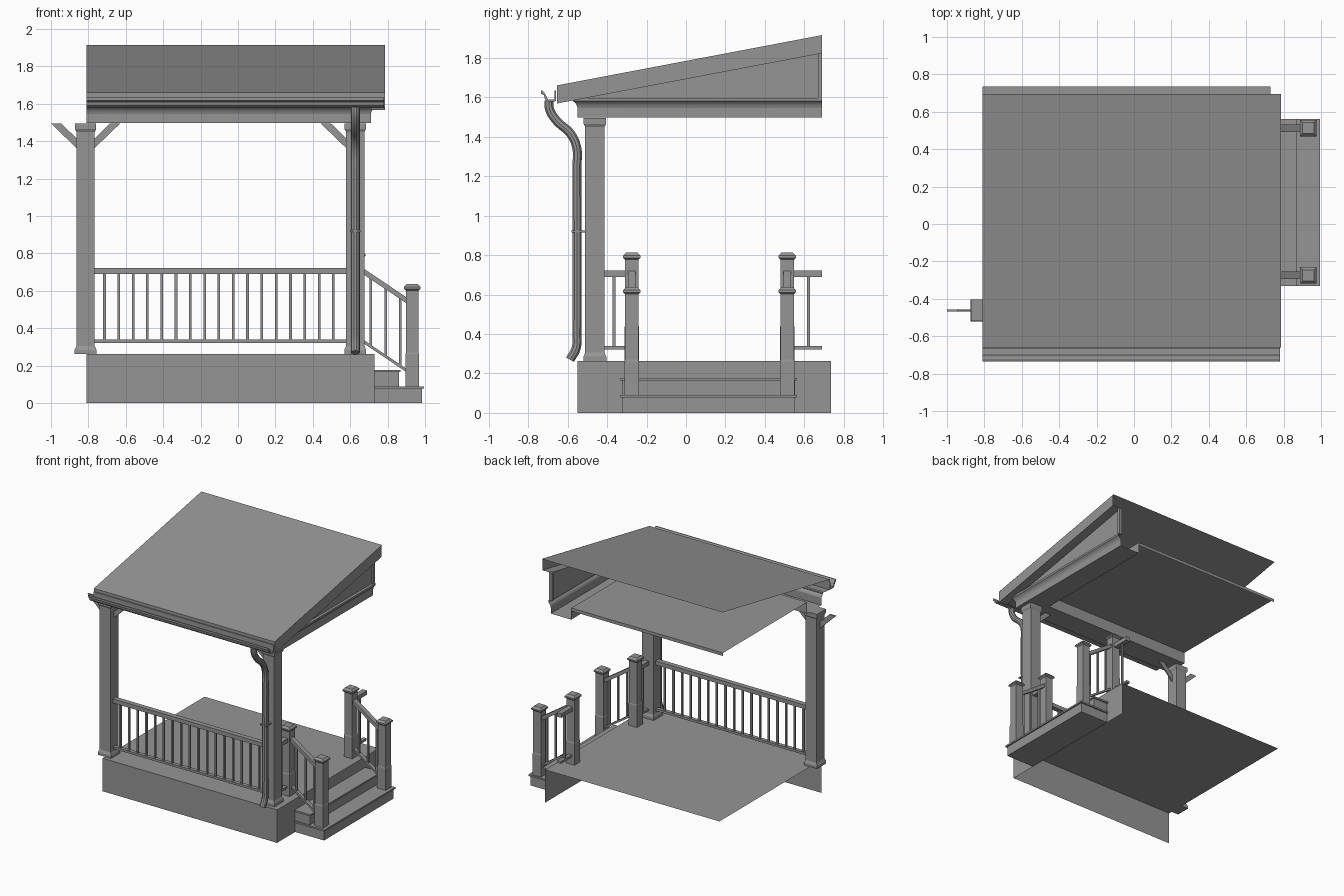
import bpy, bmesh
from mathutils import Vector

cube = bpy.data.objects.get("Cube")
if cube:
    bpy.data.objects.remove(cube, do_unlink=True)

GREY = (0.3, 0.3, 0.3, 1)
paint = bpy.data.materials.new("plain grey")
paint.use_nodes = True
paint.diffuse_color = GREY
paint.node_tree.nodes["Principled BSDF"].inputs["Base Color"].default_value = GREY


def add(name, bm):
    mesh = bpy.data.meshes.new(name)
    bm.to_mesh(mesh)
    bm.free()
    mesh.materials.append(paint)
    ob = bpy.data.objects.new(name, mesh)
    bpy.context.collection.objects.link(ob)
    return ob


def smooth(ob):
    bpy.ops.object.select_all(action='DESELECT')
    ob.select_set(True)
    bpy.context.view_layer.objects.active = ob
    bpy.ops.object.shade_smooth_by_angle()


def sheet(name, *points):
    bm = bmesh.new()
    bm.faces.new([bm.verts.new(p) for p in points])
    return add(name, bm)


def loft(name, rings, closed=True):
    """Skin a row of equal point rings; closed rings get end caps."""
    bm = bmesh.new()
    rows = [[bm.verts.new(p) for p in ring] for ring in rings]
    n = len(rows[0])
    for a, b in zip(rows, rows[1:]):
        for i in range(n if closed else n - 1):
            j = (i + 1) % n
            bm.faces.new((a[i], a[j], b[j], b[i]))
    if closed:
        bm.faces.new(rows[0][::-1])
        bm.faces.new(rows[-1])
        bmesh.ops.recalc_face_normals(bm, faces=bm.faces)
    return add(name, bm)


def box(name, x0, x1, y0, y1, z0, z1):
    return loft(name, [[(x0, y0, z), (x1, y0, z), (x1, y1, z), (x0, y1, z)]
                       for z in (z0, z1)])


def square_post(name, x, y, profile):
    """Stack square sections given as (half width, height)."""
    return loft(name, [[(x - h, y - h, z), (x + h, y - h, z),
                        (x + h, y + h, z), (x - h, y + h, z)] for h, z in profile])


def bar(name, a, b, wide, tall):
    """Rail with vertical ends between two points."""
    a, b = Vector(a), Vector(b)
    side = (b - a).cross(Vector((0, 0, 1))).normalized() * wide / 2
    up = Vector((0, 0, tall / 2))
    return loft(name, [[p - side - up, p + side - up, p + side + up, p - side + up]
                       for p in (a, b)])


def railing(name, a, b, ts, drop=0.375):
    """Top rail, bottom rail and balusters at the given fractions."""
    a, b, down = Vector(a), Vector(b), Vector((0, 0, drop))
    bar(name + "_top_rail", a, b, 0.04, 0.032)
    bar(name + "_bottom_rail", a - down, b - down, 0.03, 0.018)
    for t in ts:
        p = a.lerp(b, t)
        box(name + "_baluster", p.x - 0.007, p.x + 0.007, p.y - 0.007, p.y + 0.007,
            p.z - drop, p.z)


LEFT, BACK = -0.81, 0.69
DECK_R, DECK_F, DECK_B, DECK_Z = 0.73, -0.55, 0.735, 0.263
BEAM_R, BEAM_F = 0.71, -0.55
ROOF_R, ROOF_F = 0.785, -0.66
ROOF_LOW, ROOF_HIGH = 1.66, 1.915

# Deck and its front and right skirts
sheet("deck_floor", (LEFT, DECK_F, DECK_Z), (DECK_R, DECK_F, DECK_Z),
      (DECK_R, DECK_B, DECK_Z), (LEFT, DECK_B, DECK_Z))
loft("deck_skirt", [[(x, y, 0), (x, y, DECK_Z)] for x, y in
                    ((LEFT, DECK_F), (DECK_R, DECK_F), (DECK_R, DECK_B))], closed=False)

# Steps with overhanging treads
for label, x0, x1, z in (("upper", DECK_R, 0.86, 0.178), ("lower", DECK_R, 0.985, 0.09)):
    box(label + "_step", x0, x1, -0.322, 0.552, 0, z - 0.013)
    box(label + "_tread", x0, x1 + 0.01, -0.332, 0.562, z - 0.013, z)

# Roof posts
POST_Y = -0.462
POST_XS = (-0.815, 0.627)
for x in POST_XS:
    square_post("roof_post", x, POST_Y, [
        (0.058, DECK_Z), (0.058, 0.285), (0.049, 0.305), (0.049, 1.45),
        (0.057, 1.465), (0.057, 1.495)])


# Diagonal braces
def brace(x, side):
    shape = [(0.045, 1.36), (0.185, 1.495), (0.13, 1.495), (0.045, 1.412)]
    loft("brace", [[(x + side * d, y, z) for d, z in shape]
                   for y in (POST_Y - 0.006, POST_Y + 0.006)])


brace(POST_XS[0], -1)
brace(POST_XS[0], 1)
brace(POST_XS[1], -1)

# Step newels, upper pair on the deck and lower pair on the bottom tread
NEWEL_YS = (-0.275, 0.513)
UP_X, LOW_X = 0.637, 0.932
for y in NEWEL_YS:
    for x, z0, z1 in ((UP_X, DECK_Z, 0.812), (LOW_X, 0.09, 0.637)):
        square_post("newel_post", x, y, [
            (0.037, z0), (0.037, z0 + 0.17), (0.034, z0 + 0.18), (0.034, z1 - 0.035),
            (0.044, z1 - 0.026), (0.044, z1 - 0.015), (0.03, z1)])

# Railings
RAIL_Z = 0.706
railing("front_railing", (-0.77, POST_Y, RAIL_Z), (0.582, POST_Y, RAIL_Z),
        [(0.056 + i * 0.0765) / 1.352 for i in range(17)])
railing("side_railing_front", (UP_X, -0.415, RAIL_Z), (UP_X, -0.305, RAIL_Z), [0.45])
railing("side_railing_back", (UP_X, 0.545, RAIL_Z), (UP_X, BACK, RAIL_Z), [0.52])
for y in NEWEL_YS:
    railing("step_railing", (0.668, y, RAIL_Z), (0.9, y, 0.55), [0.18, 0.53, 0.86])


# Beam and crown run along the front and turn the right corner
def trim(name, profile):
    return loft(name, [[(LEFT, BEAM_F - o, z) for o, z in profile],
                       [(BEAM_R + o, BEAM_F - o, z) for o, z in profile],
                       [(BEAM_R + o, BACK, z) for o, z in profile]], closed=False)


trim("beam", [(-0.18, 1.59), (-0.18, 1.497), (0, 1.497), (0, 1.555)])
smooth(trim("crown_moulding", [(0, 1.545), (0.004, 1.56), (0.012, 1.572),
                               (0.022, 1.58), (0.022, 1.597), (0, 1.597)]))

# Ceiling with a small back lip
IN_X, IN_Y = BEAM_R - 0.18, BEAM_F + 0.18
loft("ceiling", [[(x, IN_Y, 1.59), (x, BACK, 1.59), (x, BACK, 1.565)]
                 for x in (LEFT, IN_X)], closed=False)

# Roof sheet, fascias and soffits
sheet("roof", (LEFT, ROOF_F, ROOF_LOW), (ROOF_R, ROOF_F, ROOF_LOW),
      (ROOF_R, BACK + 0.005, ROOF_HIGH), (LEFT, BACK + 0.005, ROOF_HIGH))
DEPTH = 0.092
loft("rake_fascia", [[(ROOF_R, y, z), (ROOF_R, y, z - DEPTH), (BEAM_R, y, z - DEPTH)]
                     for y, z in ((ROOF_F + 0.005, ROOF_LOW), (BACK, ROOF_HIGH))],
     closed=False)
loft("front_fascia", [[(x, ROOF_F + 0.005, ROOF_LOW), (x, ROOF_F + 0.005, 1.58),
                       (x, BEAM_F, 1.59)] for x in (LEFT, ROOF_R)], closed=False)

# Gable wall and its back corner trim
sheet("gable_wall", (BEAM_R, -0.53, 1.595), (BEAM_R, BACK, 1.595),
      (BEAM_R, BACK, ROOF_HIGH - DEPTH), (BEAM_R, -0.53, 1.6))
box("gable_corner_trim", BEAM_R - 0.01, BEAM_R + 0.015, BACK - 0.022, BACK,
    1.597, ROOF_HIGH - DEPTH)

# Gutter
gutter = [(-0.658, 1.635), (-0.658, 1.58), (-0.7, 1.578), (-0.715, 1.59),
          (-0.72, 1.61), (-0.735, 1.618), (-0.735, 1.635), (-0.728, 1.635),
          (-0.712, 1.615), (-0.7, 1.588), (-0.666, 1.588), (-0.666, 1.635)]
loft("gutter", [[(x, y, z) for y, z in gutter] for x in (LEFT, ROOF_R - 0.005)])

# Downspout, a round pipe with bends, and its strap
PIPE_X, PIPE_Y = 0.627, -0.553
path = [(-0.695, 1.585), (-0.692, 1.54), (-0.655, 1.48), (-0.585, 1.415),
        (PIPE_Y, 1.34), (PIPE_Y, 1.25), (PIPE_Y, 0.4), (-0.556, 0.33), (-0.588, 0.27)]
curve = bpy.data.curves.new("downspout", 'CURVE')
curve.dimensions = '3D'
curve.bevel_depth = 0.024
curve.bevel_resolution = 3
curve.resolution_u = 5
curve.use_fill_caps = True
spline = curve.splines.new('BEZIER')
spline.bezier_points.add(len(path) - 1)
for point, (y, z) in zip(spline.bezier_points, path):
    point.co = (PIPE_X, y, z)
    point.handle_left_type = point.handle_right_type = 'AUTO'
curve.materials.append(paint)
pipe = bpy.data.objects.new("downspout", curve)
bpy.context.collection.objects.link(pipe)
bpy.ops.object.select_all(action='DESELECT')
pipe.select_set(True)
bpy.context.view_layer.objects.active = pipe
bpy.ops.object.convert(target='MESH')
smooth(pipe)
box("downspout_strap", PIPE_X - 0.028, PIPE_X + 0.028, PIPE_Y - 0.028, POST_Y - 0.049,
    0.915, 0.925)
